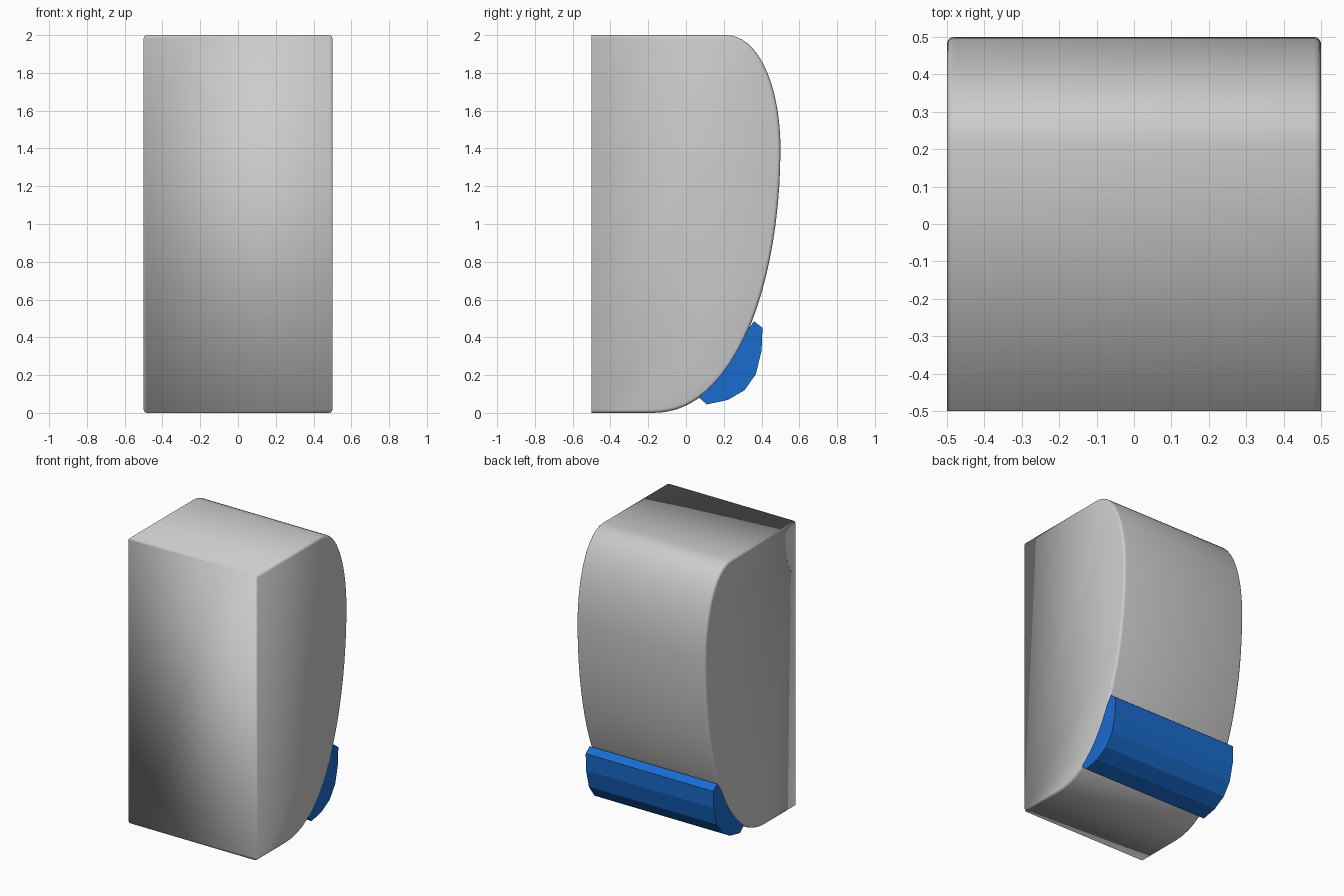
import bpy, bmesh
from mathutils import Vector
from mathutils.geometry import interpolate_bezier

if "Cube" in bpy.data.objects:
    bpy.data.objects.remove(bpy.data.objects["Cube"])


def curve(a, b, c, d, n):
    pts = [Vector((p[0], p[1], 0)) for p in (a, b, c, d)]
    return [(p.x, p.y) for p in interpolate_bezier(*pts, n)]


def extrude_profile(name, profile, half, rim=0):
    """Extrude a (y, z) outline along x, optionally rounding the side rims."""
    bm = bmesh.new()
    left = [bm.verts.new((-half, y, z)) for y, z in profile]
    right = [bm.verts.new((half, y, z)) for y, z in profile]
    bm.faces.new(left)
    bm.faces.new(right[::-1])
    n = len(profile)
    for i in range(n):
        j = (i + 1) % n
        bm.faces.new((left[i], right[i], right[j], left[j]))
    bmesh.ops.recalc_face_normals(bm, faces=bm.faces)
    if rim:
        # Round both side outlines except along the flat y = -0.5 face
        edges = [e for e in bm.edges
                 if abs(e.verts[0].co.x - e.verts[1].co.x) < 1e-5
                 and not all(v.co.y < -0.499 for v in e.verts)]
        bmesh.ops.bevel(bm, geom=edges, offset=rim, offset_type='OFFSET',
                        segments=3, profile=0.5, affect='EDGES', clamp_overlap=False)
    mesh = bpy.data.meshes.new(name)
    bm.to_mesh(mesh)
    bm.free()
    obj = bpy.data.objects.new(name, mesh)
    bpy.context.collection.objects.link(obj)
    return obj


# Body: flat on one side, bulging on the other
lower = curve((-0.17, 0), (0.27, 0), (0.5, 0.7), (0.5, 1.4), 22)
upper = curve((0.5, 1.4), (0.5, 1.72), (0.39, 2), (0.21, 2), 18)
body = extrude_profile("body", [(-0.5, 0)] + lower + upper[1:] + [(-0.5, 2)], 0.5, 0.018)
body.data.shade_smooth()

# Push bar: faceted strip whose inner side is buried in the body
bar_profile = [(0.36, 0.485), (0.405, 0.45), (0.40, 0.33), (0.37, 0.205), (0.31, 0.12),
               (0.22, 0.068), (0.11, 0.045), (0.07, 0.08), (0.17, 0.22), (0.27, 0.36)]
bar = extrude_profile("push_bar", bar_profile, 0.495)
blue = bpy.data.materials.new("blue")
blue.diffuse_color = (0.01, 0.15, 0.62, 1)
blue.use_nodes = True
blue.node_tree.nodes["Principled BSDF"].inputs["Base Color"].default_value = blue.diffuse_color
bar.data.materials.append(blue)
